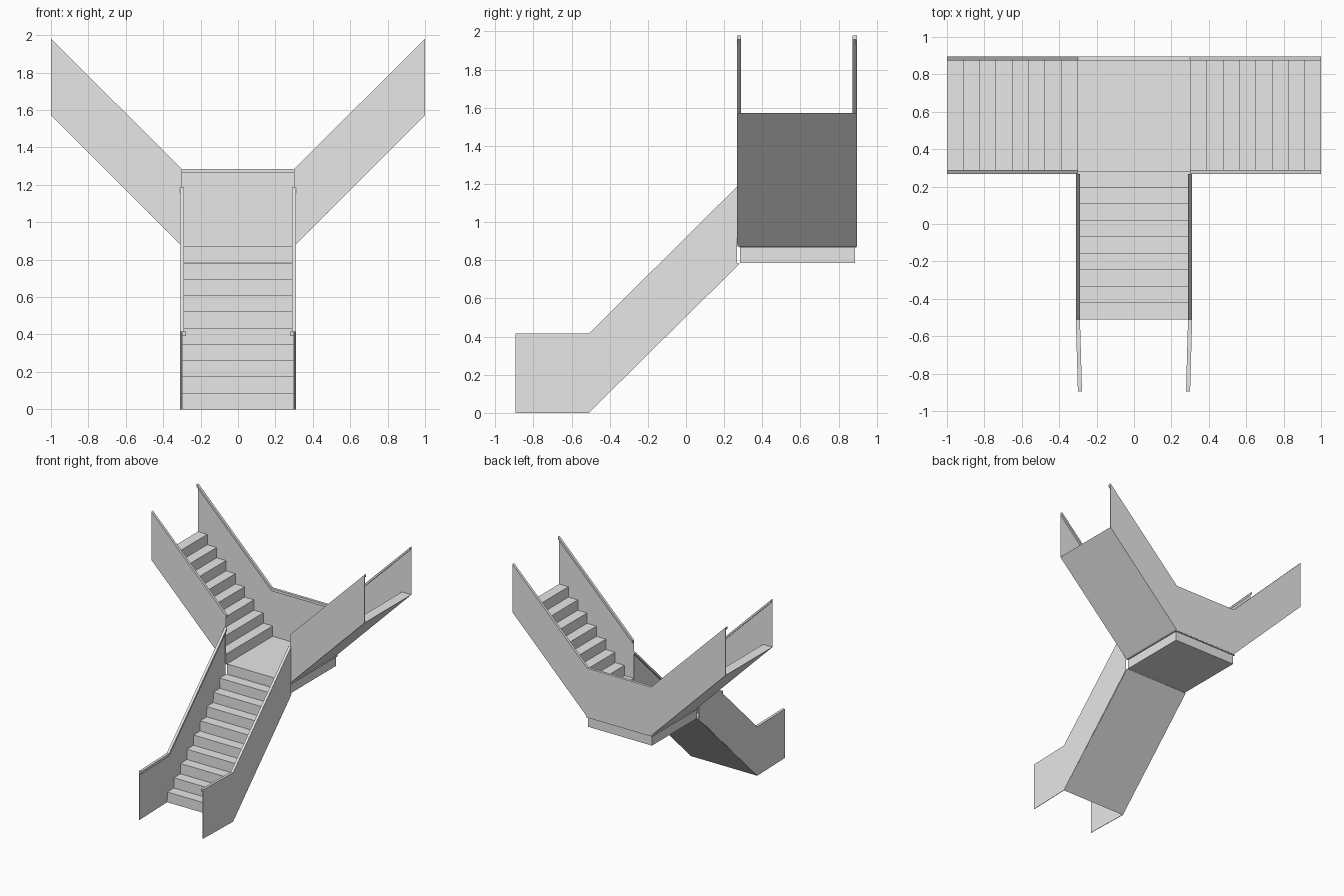
import bpy, bmesh
from mathutils import Vector

if "Cube" in bpy.data.objects:
    bpy.data.objects.remove(bpy.data.objects["Cube"])

grey = bpy.data.materials.new("light_grey")
grey.diffuse_color = (0.8, 0.8, 0.8, 1)
grey.use_nodes = True
grey.node_tree.nodes["Principled BSDF"].inputs["Base Color"].default_value = grey.diffuse_color

RISE, RUN = 0.087, 0.088
SHEET, RAIL = 0.004, 0.022


def prism(name, outline, lo, hi, axis):
    """Extrude a 2D outline (horizontal, z) from lo to hi along axis x or y."""
    def place(p, d):
        return Vector((d, p[0], p[1])) if axis == "x" else Vector((p[0], d, p[1]))
    bm = bmesh.new()
    a = [bm.verts.new(place(p, lo)) for p in outline]
    b = [bm.verts.new(place(p, hi)) for p in outline]
    bm.faces.new(a)
    bm.faces.new(b[::-1])
    n = len(a)
    for i in range(n):
        j = (i + 1) % n
        bm.faces.new((a[i], b[i], b[j], a[j]))
    bmesh.ops.recalc_face_normals(bm, faces=bm.faces[:])
    mesh = bpy.data.meshes.new(name)
    bm.to_mesh(mesh)
    bm.free()
    mesh.materials.append(grey)
    obj = bpy.data.objects.new(name, mesh)
    bpy.context.collection.objects.link(obj)
    return obj


def steps(h0, z0, h1, z1, count):
    """Sawtooth outline above a straight sloping underside."""
    run, rise = (h1 - h0) / count, (z1 - z0) / count
    pts = [(h0, z0)]
    for i in range(count):
        pts += [(h0 + i * run, z0 + (i + 1) * rise),
                (h0 + (i + 1) * run, z0 + (i + 1) * rise)]
    return pts


def band(top):
    """Handrail outline hanging below a top line."""
    return top + [(h, z - RAIL) for h, z in reversed(top)]


def flare(obj, side):
    # the free lower ends of the balustrades lean slightly inward
    for v in obj.data.vertices:
        if v.co.y < -0.6:
            v.co.x -= side * 0.011


# Lower flight
prism("lower_flight", steps(-0.51, 0, 0.282, 9 * RISE, 9), -0.307, 0.307, "x")

# Landing slab and its floor
prism("landing_slab", [(-0.3, 0.785), (0.3, 0.785), (0.3, 0.868), (-0.3, 0.868)],
      0.282, 0.885, "y")
prism("landing_floor", [(-0.31, 0.866), (0.31, 0.866), (0.31, 0.872), (-0.31, 0.872)],
      0.28, 0.895, "y")

# Lower balustrades: thin panel with a square rail along the inside top
low_top = [(-0.895, 0.415), (-0.51, 0.415), (0.268, 1.187)]
low_bottom = [(0.268, 0.775), (-0.51, 0), (-0.895, 0)]
up_top = [(0.3, 1.285), (1, 1.98)]
for side, word in ((-1, "left"), (1, "right")):
    panel = prism(word + "_lower_panel", low_top + low_bottom,
                  side * (0.311 - SHEET), side * 0.311, "x")
    rail = prism(word + "_lower_rail", band(low_top),
                 side * (0.311 - RAIL), side * 0.311, "x")
    flare(panel, side)
    flare(rail, side)

    # Upper flight on this side
    flight = [(side * h, z) for h, z in steps(0.3, 0.872, 1, 1.572, 8)]
    prism(word + "_upper_flight", flight, 0.270, 0.893, "y")

    # Front balustrade of the upper flight
    outline = up_top + [(1, 1.572), (0.31, 0.885), (0.3, 0.885)]
    prism(word + "_upper_panel", [(side * h, z) for h, z in outline],
          0.267, 0.267 + SHEET, "y")
    prism(word + "_upper_rail", [(side * h, z) for h, z in band(up_top)],
          0.267, 0.267 + RAIL, "y")

# Back balustrade runs across both flights and the landing
back_top = [(-1, 1.98), (-0.3, 1.285), (0.3, 1.285), (1, 1.98)]
back_bottom = [(1, 1.572), (0.3, 0.872), (-0.3, 0.872), (-1, 1.572)]
prism("back_panel", back_top + back_bottom, 0.896 - SHEET, 0.896, "y")
prism("back_rail", band(back_top), 0.896 - RAIL, 0.896, "y")
